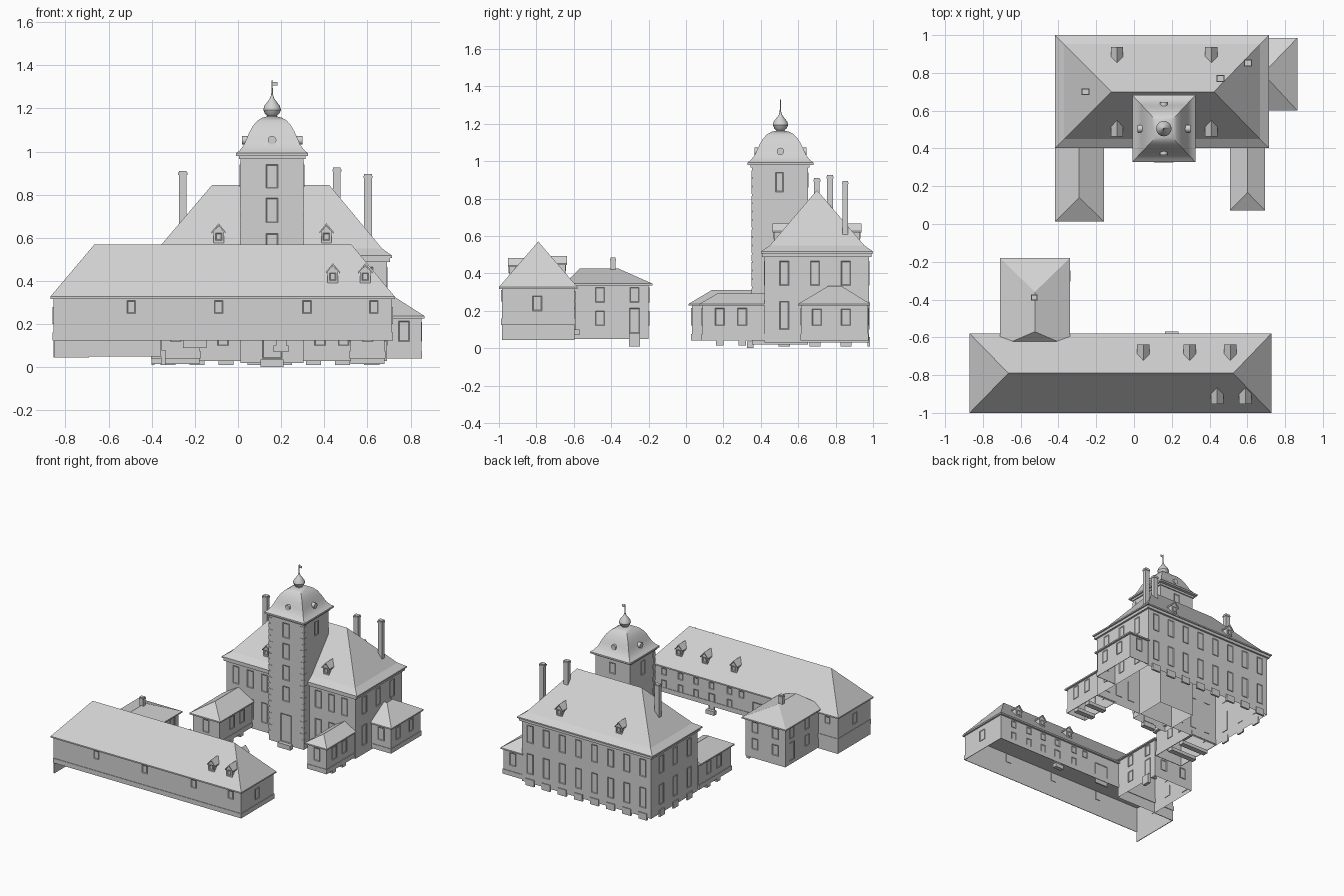
import bpy, bmesh, math
from mathutils import Matrix, Vector

cube = bpy.data.objects.get("Cube")
if cube:
    bpy.data.objects.remove(cube, do_unlink=True)

grey = bpy.data.materials.new("pale_grey")
grey.use_nodes = True
tone = (0.65, 0.65, 0.65, 1)
grey.diffuse_color = tone
grey.node_tree.nodes["Principled BSDF"].inputs["Base Color"].default_value = tone

parts = {}


def mesh(name):
    return parts.setdefault(name, bmesh.new()) if name not in parts else parts[name]


def loft(name, rings, bottom=False, top=False):
    """Skin a stack of rectangles (x0, x1, y0, y1, z); flat ones become ridges."""
    bm = bmesh.new()
    loops = [[bm.verts.new((x, y, z)) for x, y in ((a, c), (b, c), (b, d), (a, d))]
             for a, b, c, d, z in rings]
    for low, high in zip(loops, loops[1:]):
        for i in range(4):
            j = (i + 1) % 4
            bm.faces.new((low[i], low[j], high[j], high[i]))
    if bottom:
        bm.faces.new(loops[0][::-1])
    if top:
        bm.faces.new(loops[-1])
    bmesh.ops.remove_doubles(bm, verts=bm.verts[:], dist=0.0005)
    parts[name] = bm


def walls(name, rect, z0, z1):
    loft(name, [(*rect, z0), (*rect, z1)])


def band(name, rect, z0, z1, out):
    a, b, c, d = rect
    big = (a - out, b + out, c - out, d + out)
    loft(name, [(*rect, z0), (*big, z0), (*big, z1), (*rect, z1)])


def roof(name, rect, z, ridge, top, flare=None):
    rings = [(*rect, z - 0.01), (*rect, z)]
    if flare:
        inset, height = flare
        a, b, c, d = rect
        rings.append((a + inset, b - inset, c + inset, d - inset, height))
    loft(name, rings + [(*ridge, top)], bottom=True)


def box(name, x0, x1, y0, y1, z0, z1):
    m = Matrix.Translation(((x0 + x1) / 2, (y0 + y1) / 2, (z0 + z1) / 2))
    m = m @ Matrix.Diagonal((x1 - x0, y1 - y0, z1 - z0, 1))
    return bmesh.ops.create_cube(mesh(name), size=1, matrix=m)["verts"]


def window(name, side, plane, u, z0, z1, w=0.05):
    """Thin framed plate on a wall; side is the outward direction."""
    t = 0.004
    if side[1] == "x":
        verts = box(name, plane - t, plane + t, u - w / 2, u + w / 2, z0, z1)
    else:
        verts = box(name, u - w / 2, u + w / 2, plane - t, plane + t, z0, z1)
    axis = Vector((1, 0, 0) if side[1] == "x" else (0, 1, 0)) * (1 if side[0] == "+" else -1)
    bm = mesh(name)
    bm.normal_update()
    front = [f for f in {f for v in verts for f in v.link_faces} if f.normal.dot(axis) > 0.9]
    bmesh.ops.inset_individual(bm, faces=front, thickness=0.006, depth=-0.003)


def prism(name, outline, y0, y1):
    bm = mesh(name)
    a = [bm.verts.new((x, y0, z)) for x, z in outline]
    b = [bm.verts.new((x, y1, z)) for x, z in outline]
    bm.faces.new(a)
    bm.faces.new(b[::-1])
    for i in range(len(a)):
        j = (i + 1) % len(a)
        bm.faces.new((a[i], b[i], b[j], a[j]))


def dormer(name, x, front, back, z):
    s = 1 if back > front else -1
    w = 0.024
    prism(name, [(x - w, z), (x + w, z), (x + w, z + 0.055), (x, z + 0.08), (x - w, z + 0.055)],
          front, back)
    e = w + 0.009
    prism(name, [(x - e, z + 0.044), (x, z + 0.082), (x + e, z + 0.044), (x + e, z + 0.052),
                 (x, z + 0.092), (x - e, z + 0.052)], front - s * 0.008, back + s * 0.012)
    window(name, "-y" if s > 0 else "+y", front, x, z + 0.012, z + 0.048, 0.03)


def chimney(name, x, y, z0, z1, w=0.036, d=0.03):
    box(name, x - w / 2, x + w / 2, y - d / 2, y + d / 2, z0, z1)
    box(name, x - w / 2 - .003, x + w / 2 + .003, y - d / 2 - .003, y + d / 2 + .003,
        z1 - 0.018, z1 - 0.008)


# Long barn in front
barn = (-0.855, 0.715, -0.985, -0.595)
walls("barn_walls", barn, 0.125, 0.325)
band("barn_plinth", barn, 0.125, 0.16, 0.004)
roof("barn_roof", (-0.87, 0.727, -1.0, -0.58), 0.327, (-0.665, 0.525, -0.79, -0.79), 0.57)
box("barn_base", -0.855, -0.85, -0.985, -0.595, 0.045, 0.125)
box("barn_base", -0.855, -0.69, -0.6, -0.595, 0.045, 0.125)
for x in (-0.495, -0.09, 0.32, 0.63):
    window("barn_windows", "-y", barn[2], x, 0.25, 0.31, 0.04)
for x in (-0.77, -0.05, 0.05, 0.2, 0.33, 0.46, 0.6):
    window("barn_windows", "+y", barn[3], x, 0.255, 0.305, 0.04)
for x in (0.05, 0.33, 0.46, 0.6):
    window("barn_windows", "+y", barn[3], x, 0.15, 0.215, 0.04)
window("barn_doors", "+y", barn[3], 0.2, 0.09, 0.22, 0.05)
window("barn_doors", "+y", barn[3], -0.2, 0.09, 0.25, 0.11)
box("barn_doors", 0.165, 0.235, -0.6, -0.57, 0.07, 0.1)
window("barn_windows", "+x", barn[1], -0.795, 0.2, 0.28)
window("barn_windows", "-x", barn[0], -0.795, 0.2, 0.28)
for x in (0.44, 0.59):
    dormer("barn_dormers", x, -0.945, -0.875, 0.39)
for x in (0.05, 0.295, 0.51):
    dormer("barn_dormers", x, -0.645, -0.715, 0.4)

# House attached behind the barn
house = (-0.692, -0.358, -0.6, -0.2)
walls("house_walls", house, 0.05, 0.34)
roof("house_roof", (-0.71, -0.34, -0.65, -0.18), 0.345, (-0.525, -0.525, -0.57, -0.36), 0.425)
chimney("house_chimney", -0.528, -0.39, 0.38, 0.485, 0.03, 0.026)
for side, plane in (("+x", house[1]), ("-x", house[0])):
    for y in (-0.46, -0.275):
        window("house_windows", side, plane, y, 0.245, 0.325)
    window("house_windows", side, plane, -0.46, 0.12, 0.2)
    window("house_windows", side, plane, -0.275, 0.08, 0.215, 0.055)
for x in (-0.61, -0.44):
    for z in (0.12, 0.245):
        window("house_windows", "+y", house[3], x, z, z + 0.08)
box("house_step", -0.358, -0.335, -0.305, -0.245, 0.01, 0.08)

# Main block with flared hipped roof
hall = (-0.392, 0.69, 0.42, 0.978)
walls("hall_walls", hall, 0.03, 0.5)
band("hall_cornice", hall, 0.487, 0.507, 0.014)
roof("hall_roof", (-0.418, 0.715, 0.402, 1.0), 0.517, (-0.12, 0.423, 0.7, 0.7), 0.845,
     flare=(0.047, 0.55))
rows = ((0.1, 0.25), (0.335, 0.465))
for z0, z1 in rows:
    for i in range(8):
        window("hall_windows", "+y", hall[3], -0.325 + i * 0.135, z0, z1)
    for x in (-0.31, -0.19, -0.07, 0.38, 0.49, 0.6):
        window("hall_windows", "-y", hall[2], x, z0, z1)
    for y in (0.525, 0.69, 0.855):
        window("hall_windows", "-x", hall[0], y, z0, z1)
        window("hall_windows", "+x", hall[1], y, z0, z1)
for i in range(8):
    x = -0.325 + i * 0.135
    box("cellar_openings", x - 0.035, x + 0.035, 0.97, 0.985, 0.01, 0.06)
for y in (0.525, 0.69, 0.855):
    box("cellar_openings", -0.4, -0.388, y - 0.03, y + 0.03, 0.01, 0.06)
for x in (-0.09, 0.41):
    dormer("hall_dormers", x, 0.47, 0.55, 0.575)
    dormer("hall_dormers", x, 0.93, 0.85, 0.575)
for x, y, z in ((-0.256, 0.7, 0.91), (0.458, 0.77, 0.925), (0.603, 0.852, 0.895)):
    chimney("hall_chimneys", x, y, 0.58, z)

# Low wings and the end annex
west = (-0.4, -0.178, 0.032, 0.42)
east = (0.522, 0.68, 0.088, 0.42)
annex = (0.69, 0.85, 0.615, 0.972)
for label, rect in (("west_wing", west), ("east_wing", east), ("annex", annex)):
    walls(label + "_walls", rect, 0.04, 0.235)
    band(label + "_plinth", rect, 0.04, 0.075, 0.004)
roof("west_wing_roof", (-0.417, -0.16, 0.014, 0.42), 0.237, (-0.29, -0.29, 0.14, 0.42), 0.312)
roof("east_wing_roof", (0.508, 0.694, 0.072, 0.42), 0.237, (0.601, 0.601, 0.167, 0.42), 0.292)
roof("annex_roof", (0.68, 0.865, 0.6, 0.985), 0.237, (0.68, 0.715, 0.762, 0.83), 0.333)
for label, rect in (("west_wing_windows", west), ("east_wing_windows", east)):
    a, b, c, d = rect
    window(label, "-y", c, (a + b) / 2, 0.12, 0.215)
    for y in (0.18, 0.3):
        window(label, "-x", a, y, 0.12, 0.215)
        window(label, "+x", b, y, 0.12, 0.215)
        box(label, a, b, y - 0.02, y + 0.02, 0.015, 0.04)
for y in (0.7, 0.855):
    window("annex_windows", "+x", annex[1], y, 0.12, 0.21)
for side, plane in (("-y", annex[2]), ("+y", annex[3])):
    window("annex_windows", side, plane, 0.77, 0.12, 0.215)

# Stair tower
cx, cy = 0.158, 0.505
tower = (cx - 0.146, cx + 0.146, cy - 0.152, cy + 0.146)
walls("tower_walls", tower, 0.02, 0.985)
band("tower_cornice", tower, 0.965, 0.983, 0.008)
for z0, z1 in ((0.35, 0.46), (0.51, 0.62), (0.67, 0.785), (0.83, 0.94)):
    window("tower_windows", "-y", tower[2], cx, z0, z1, 0.056)
for side, plane in (("+x", tower[1]), ("-x", tower[0])):
    window("tower_windows", side, plane, 0.5, 0.835, 0.94, 0.042)
window("tower_windows", "+y", tower[3], cx, 0.86, 0.94)
window("tower_door", "-y", tower[2], cx, 0.04, 0.25, 0.09)
box("tower_step", 0.105, 0.21, 0.325, 0.36, 0.0, 0.035)
for i in range(20):
    w = 0.03 if i % 2 else 0.018
    z = 0.06 + i * 0.045
    for x in (tower[0], tower[1]):
        s = 1 if x < cx else -1
        lo, hi = sorted((x - s * 0.003, x + s * w))
        box("tower_quoins", lo, hi, tower[2] - 0.003, tower[2] + w, z, z + 0.035)

# Bell-shaped tower roof
bell = ((.167, .98), (.167, .992), (.15, 1.005), (.131, 1.03), (.118, 1.06), (.105, 1.09),
        (.088, 1.12), (.068, 1.143), (.045, 1.157), (.025, 1.162))
loft("tower_roof", [(cx - r, cx + r, cy - r * 1.06, cy + r * 1.06, z) for r, z in bell], True, True)
for i in range(4):
    turn = Matrix.Translation((cx, cy, 1.052)) @ Matrix.Rotation(i * math.pi / 2, 4, "Z")
    bmesh.ops.create_cone(mesh("roof_portholes"), segments=12, radius1=0.02, radius2=0.02,
                          depth=0.05, cap_ends=True,
                          matrix=turn @ Matrix.Translation((0.115, 0, 0))
                          @ Matrix.Rotation(math.pi / 2, 4, "Y"))

# Onion finial with vane
onion = ((.03, 1.155), (.022, 1.165), (.033, 1.175), (.041, 1.193), (.036, 1.212), (.02, 1.232),
         (.009, 1.248), (.004, 1.265), (.002, 1.33), (0, 1.331))
bm = mesh("onion_finial")
path = [bm.verts.new((r, 0, z)) for r, z in onion]
edges = [bm.edges.new(p) for p in zip(path, path[1:])]
bmesh.ops.spin(bm, geom=path + edges, cent=(0, 0, 0), axis=(0, 0, 1), angle=math.tau, steps=16)
bmesh.ops.remove_doubles(bm, verts=bm.verts[:], dist=0.0002)
bmesh.ops.translate(bm, verts=bm.verts[:], vec=(cx, cy, 0))
box("weather_vane", cx, cx + 0.024, cy - 0.001, cy + 0.001, 1.305, 1.322)

# Turn every part into an object
for name, bm in parts.items():
    bmesh.ops.recalc_face_normals(bm, faces=bm.faces[:])
    data = bpy.data.meshes.new(name)
    bm.to_mesh(data)
    bm.free()
    data.materials.append(grey)
    obj = bpy.data.objects.new(name, data)
    bpy.context.collection.objects.link(obj)
    if name in ("onion_finial", "tower_roof", "roof_portholes"):
        bpy.context.view_layer.objects.active = obj
        obj.select_set(True)
        bpy.ops.object.shade_smooth_by_angle(angle=math.radians(35))
        obj.select_set(False)
